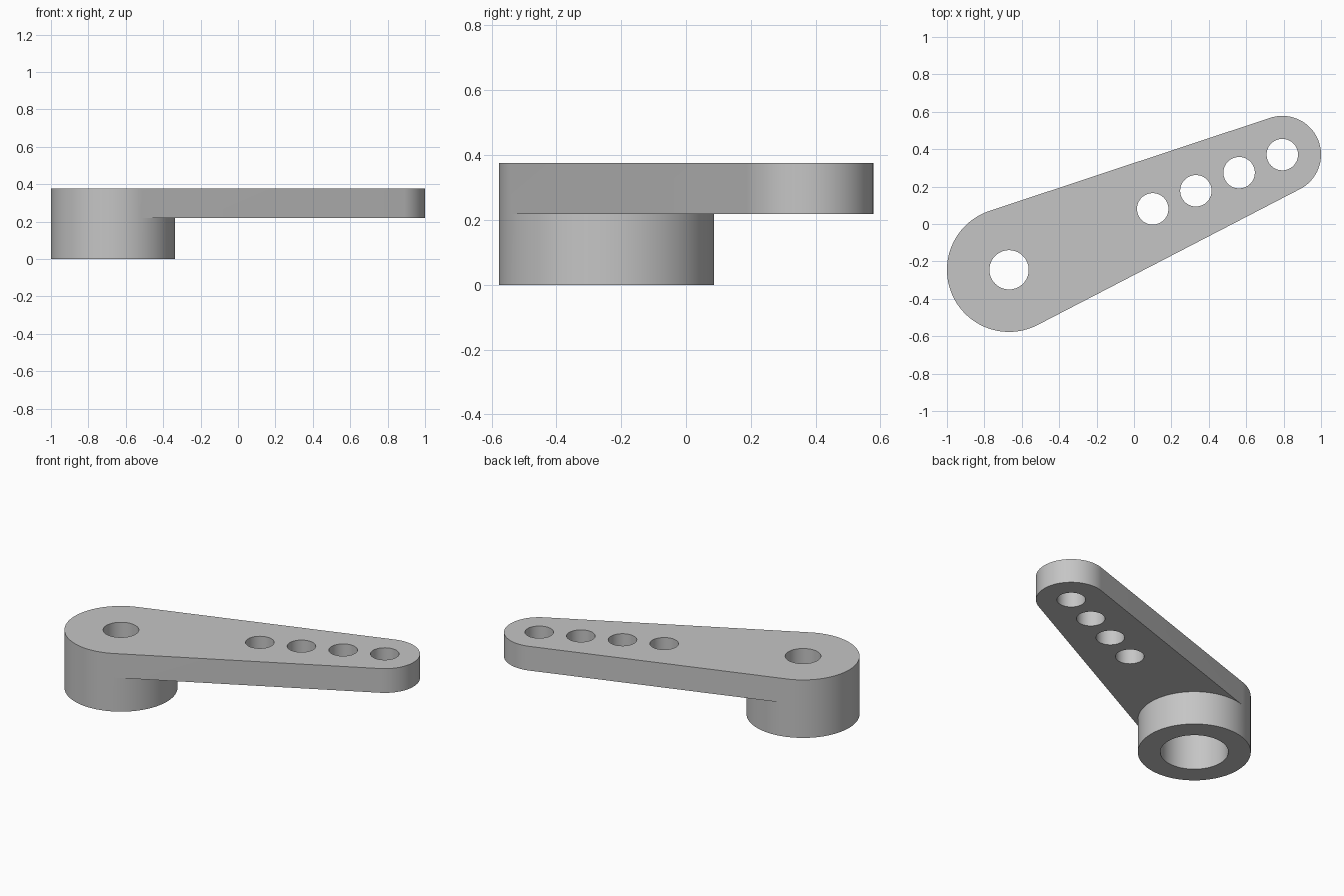
import bpy
import bmesh
import math
from mathutils import Vector

cube = bpy.data.objects.get("Cube")
if cube:
    bpy.data.objects.remove(cube, do_unlink=True)

# Main dimensions
HUB, HUB_R = Vector((-0.668, -0.245)), 0.332
TIP, TIP_R = Vector((0.793, 0.371)), 0.207
ARM_Z, TOP_Z = 0.219, 0.376

grey = bpy.data.materials.new("plain grey")
grey.use_nodes = True
grey.diffuse_color = (0.56, 0.56, 0.56, 1)
grey.node_tree.nodes["Principled BSDF"].inputs["Base Color"].default_value = grey.diffuse_color


def arc(centre, radius, start, end, steps):
    """Points along an arc, both ends included."""
    angles = [start + (end - start) * i / steps for i in range(steps + 1)]
    return [centre + radius * Vector((math.cos(t), math.sin(t))) for t in angles]


def finish(bm, name):
    bmesh.ops.recalc_face_normals(bm, faces=bm.faces)
    mesh = bpy.data.meshes.new(name)
    bm.to_mesh(mesh)
    bm.free()
    mesh.materials.append(grey)
    obj = bpy.data.objects.new(name, mesh)
    bpy.context.collection.objects.link(obj)
    return obj


def walls(bm, low, high):
    for i in range(len(low)):
        bm.faces.new((low[i - 1], low[i], high[i], high[i - 1]))


# Lever body: tapered arm with straight tangent sides, on a round hub
axis = TIP - HUB
heading = math.atan2(axis.y, axis.x)
spread = math.pi / 2 - math.asin((HUB_R - TIP_R) / axis.length)
left, right = heading + spread, heading - spread

outer = arc(HUB, HUB_R, left, right + 2 * math.pi, 56)
inner = arc(HUB, HUB_R, right, left, 48)[1:-1]
tip = arc(TIP, TIP_R, right, left, 48)

bm = bmesh.new()


def ring(points, z):
    return [bm.verts.new((p.x, p.y, z)) for p in points]


outer_v, inner_v, tip_v = (ring(p, ARM_Z) for p in (outer, inner, tip))
top_v = ring(outer + tip, TOP_Z)
base_v = ring(outer + inner, 0)
walls(bm, outer_v + tip_v, top_v)
walls(bm, base_v, outer_v + inner_v)
bm.faces.new(top_v)
bm.faces.new(base_v)
bm.faces.new(tip_v + [outer_v[0]] + inner_v[::-1] + [outer_v[-1]])
lever = finish(bm, "lever_arm")


# Holes: wide socket under the hub, shaft bore, and four holes along the arm
def drill(centre, radius, top):
    bm = bmesh.new()
    circle = arc(centre, radius, 0, 2 * math.pi, 64)[:-1]
    low, high = ([bm.verts.new((p.x, p.y, z)) for p in circle] for z in (-0.1, top))
    walls(bm, low, high)
    bm.faces.new(low)
    bm.faces.new(high)
    cutter = finish(bm, "hole_cutter")
    cutter.hide_render = True
    cut = lever.modifiers.new("hole", 'BOOLEAN')
    cut.operation = 'DIFFERENCE'
    cut.solver = 'EXACT'
    cut.object = cutter
    bpy.ops.object.modifier_apply(modifier=cut.name)
    bpy.data.objects.remove(cutter, do_unlink=True)


bpy.ops.object.select_all(action='DESELECT')
bpy.context.view_layer.objects.active = lever
lever.select_set(True)

drill(HUB, 0.2, 0.235)
drill(HUB, 0.105, 0.5)
for i in range(4):
    drill(TIP - i * Vector((0.231, 0.0967)), 0.084, 0.5)

bpy.ops.object.shade_smooth_by_angle(angle=math.radians(30))
